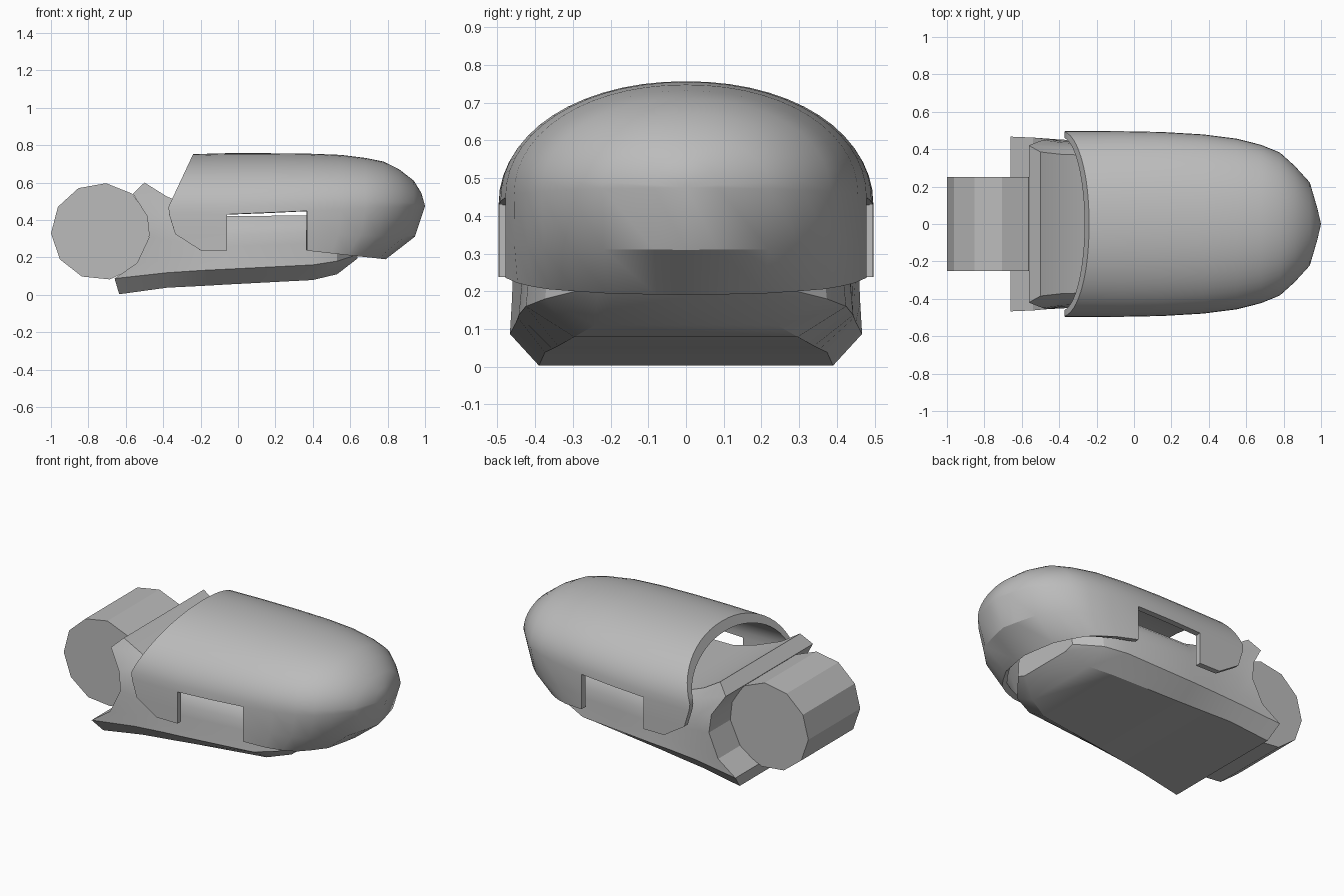
import bpy, math
from mathutils import Vector

if "Cube" in bpy.data.objects:
    bpy.data.objects.remove(bpy.data.objects["Cube"])

grey = bpy.data.materials.new("plain_grey")
grey.diffuse_color = (0.5, 0.5, 0.5, 1)
grey.use_nodes = True
grey.node_tree.nodes["Principled BSDF"].inputs["Base Color"].default_value = grey.diffuse_color


def make(name, verts, faces, angle=0):
    me = bpy.data.meshes.new(name)
    me.from_pydata(verts, [], faces)
    me.materials.append(grey)
    ob = bpy.data.objects.new(name, me)
    bpy.context.collection.objects.link(ob)
    bpy.ops.object.select_all(action='DESELECT')
    ob.select_set(True)
    bpy.context.view_layer.objects.active = ob
    bpy.ops.object.mode_set(mode='EDIT')
    bpy.ops.mesh.select_all(action='SELECT')
    bpy.ops.mesh.remove_doubles(threshold=0.0005)
    bpy.ops.mesh.normals_make_consistent(inside=False)
    bpy.ops.object.mode_set(mode='OBJECT')
    if angle:
        bpy.ops.object.shade_smooth_by_angle(angle=math.radians(angle))
    return ob


def lerp(a, b, t):
    return a + (b - a) * t


def table(pts, v):
    """Linear lookup in a list of (key, value)."""
    if v <= pts[0][0]:
        return pts[0][1]
    for (a, p), (b, q) in zip(pts, pts[1:]):
        if v <= b:
            return lerp(p, q, (v - a) / (b - a))
    return pts[-1][1]


# Hinge barrel: eleven-sided cylinder lying along y
SIDES = 11
ring = [(-0.733 + 0.267 * math.cos(math.radians(84) + math.tau * i / SIDES),
         0.338 + 0.260 * math.sin(math.radians(84) + math.tau * i / SIDES))
        for i in range(SIDES)]
verts = [(x, y, z) for y in (-0.25, 0.25) for x, z in ring]
faces = [(i, (i + 1) % SIDES, SIDES + (i + 1) % SIDES, SIDES + i) for i in range(SIDES)]
faces += [tuple(range(SIDES)), tuple(range(SIDES, 2 * SIDES))]
make("hinge_barrel", verts, faces)

# Base body: lofted sections, rear end hollowed around the barrel
rear = [(-0.635, 0.003), (-0.66, 0.087), (-0.54, 0.17), (-0.474, 0.31),
        (-0.486, 0.42), (-0.562, 0.54), (-0.50, 0.60)]
widths = [0.39, 0.467, 0.462, 0.456, 0.45, 0.42, 0.385]
fracs = [0, 0, 0.16, 0.43, 0.65, 0.88, 1]
# x, bottom z, chamfer z, top z, bottom scale, side scale
stations = [(-0.38, 0.038, 0.118, 0.525, 0.96, 0.965), (-0.2, 0.047, 0.13, 0.455, 0.91, 0.955),
            (-0.06, 0.055, 0.137, 0.42, 0.87, 0.95), (0.4, 0.079, 0.16, 0.425, 0.76, 0.91),
            (0.53, 0.11, 0.18, 0.42, 0.62, 0.80), (0.64, 0.195, 0.215, 0.40, 0.45, 0.50)]
rows = [[(x, w, z) for (x, z), w in zip(rear, widths)]]
for x, zb, zc, zt, sb, ss in stations:
    rows.append([(x, w * (ss if k else sb), lerp(zc, zt, fracs[k]) if k else zb)
                 for k, w in enumerate(widths)])
L = len(widths)
N = 2 * L
verts = []
for r in rows:
    verts += [(x, -y, z) for x, y, z in r] + [(x, y, z) for x, y, z in reversed(r)]
faces = [(s * N + i, s * N + (i + 1) % N, (s + 1) * N + (i + 1) % N, (s + 1) * N + i)
         for s in range(len(rows) - 1) for i in range(N)]
for base in (0, (len(rows) - 1) * N):
    faces += [(base + k, base + k + 1, base + N - 2 - k, base + N - 1 - k) for k in range(L - 1)]
make("base_body", verts, faces, 28)

# Hood shell: dome and skirt converging at the nose, with a notch in each side
# x, half width, top z
hood = [(None, 0.497, 0.752), (-0.06, 0.496, 0.757), (0.15, 0.492, 0.757), (0.37, 0.479, 0.755),
        (0.55, 0.456, 0.748), (0.68, 0.423, 0.732), (0.78, 0.382, 0.712), (0.86, 0.31, 0.672),
        (0.94, 0.222, 0.61), (0.98, 0.085, 0.545), (1.0, 0.0, 0.475)]
rim = [(0.24, -0.20), (0.255, -0.27), (0.34, -0.35), (0.40, -0.365), (0.47, -0.372),
       (0.752, -0.24)]
bottom = [(-0.2, 0.238), (0.37, 0.236), (0.6, 0.218), (1.0, 0.19)]
ARC = 14


def hood_column(x, w, zt):
    """Half section from the lower edge to the ridge, on the +y side."""
    xk = -0.3 if x is None else x
    t = max(0, (xk - 0.4) / 0.6)
    zmid = lerp(0.43, 0.475, max(0, (xk + 0.06) / 1.06))
    pts = [(xk - 0.21 * t, w * (1 - 0.08 * t), table(bottom, xk)),
           (xk - 0.055 * t, w * (1 - 0.01 * t), lerp(0.325, 0.31, t)), (xk, w, zmid)]
    for i in range(1, ARC + 1):
        a = math.pi / 2 * i / ARC
        pts.append((xk, w * math.cos(a) ** 0.96, zmid + (zt - zmid) * math.sin(a) ** 0.96))
    if x is None:
        pts = [(table(rim, z), y, z) for _, y, z in pts]
    return pts


cols = [hood_column(*h) for h in hood]
W = 2 * len(cols[0]) - 1
verts = []
for c in cols:
    verts += c + [(x, -y, z) for x, y, z in reversed(c[:-1])]
faces = []
for s in range(len(cols) - 1):
    for i in range(W - 1):
        if s in (1, 2) and (i < 2 or i >= W - 3):
            continue                      # side notch
        faces.append((s * W + i, s * W + i + 1, (s + 1) * W + i + 1, (s + 1) * W + i))
shell = make("hood_shell", verts, faces)
# Face the surface outward, then thicken it inward
up = max(shell.data.polygons, key=lambda p: p.center.z)
if up.normal.z < 0:
    shell.data.flip_normals()
outer = len(shell.data.vertices)
mod = shell.modifiers.new("thickness", 'SOLIDIFY')
mod.thickness = 0.034
mod.offset = -1
bpy.ops.object.modifier_apply(modifier=mod.name)
# Thicker roof, and a rear rim cut straight across
for v in shell.data.vertices:
    if v.index >= outer:
        v.co.z -= 0.018 * min(1, max(0, (v.co.z - 0.47) / 0.2))
    if v.co.x < -0.15:
        v.co.x = table(rim, v.co.z)
bpy.ops.object.shade_smooth_by_angle(angle=math.radians(33))
